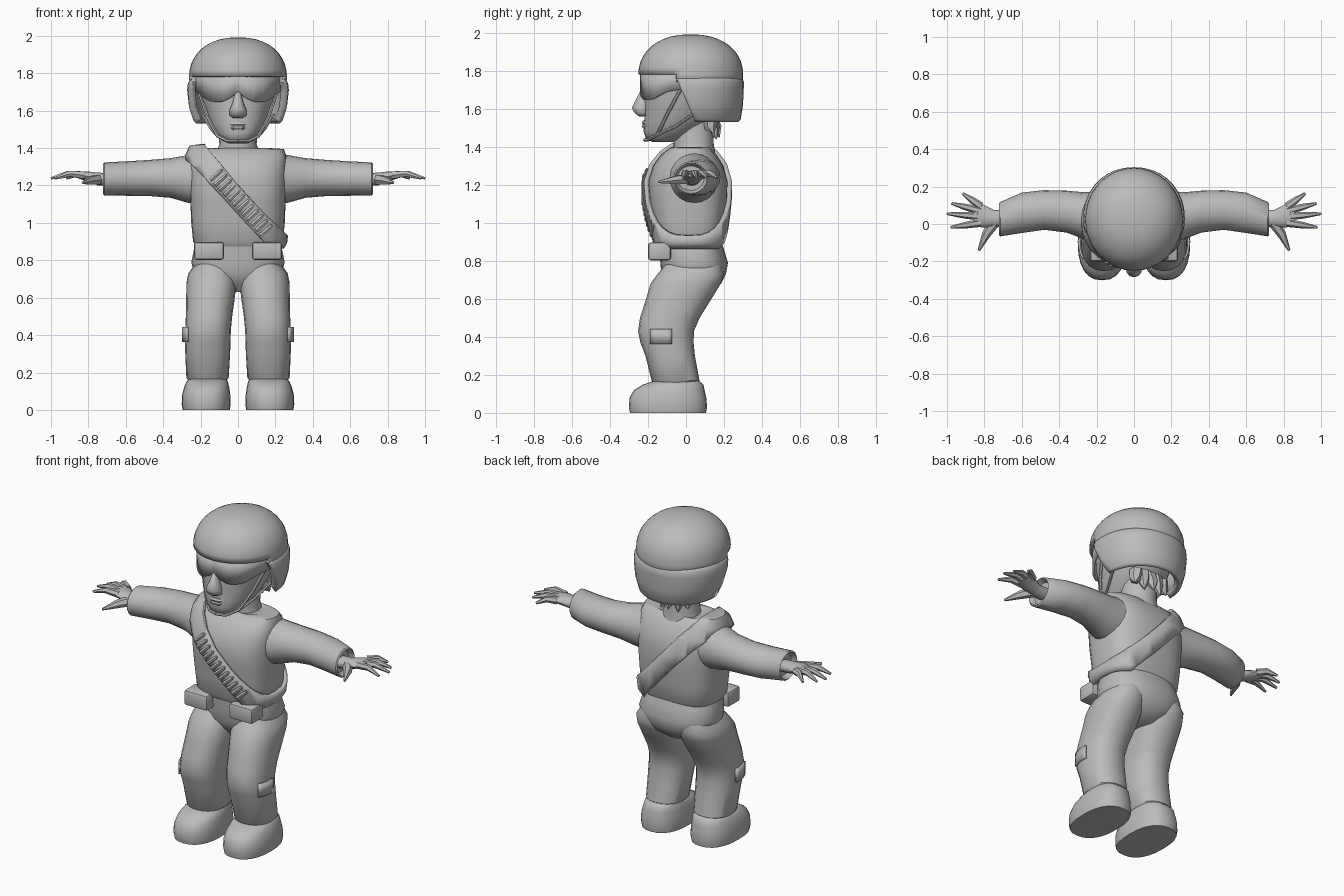
import bpy, bmesh, math
from mathutils import Vector

if "Cube" in bpy.data.objects:
    bpy.data.objects.remove(bpy.data.objects["Cube"])

grey = bpy.data.materials.new("plain grey")
grey.diffuse_color = (0.5, 0.5, 0.5, 1)
grey.use_nodes = True
grey.node_tree.nodes["Principled BSDF"].inputs["Base Color"].default_value = grey.diffuse_color


def add(name, bm, angle=42):
    bmesh.ops.recalc_face_normals(bm, faces=bm.faces)
    me = bpy.data.meshes.new(name)
    bm.to_mesh(me)
    bm.free()
    ob = bpy.data.objects.new(name, me)
    bpy.context.collection.objects.link(ob)
    return finish(ob, angle)


def finish(ob, angle=42):
    ob.data.materials.clear()
    ob.data.materials.append(grey)
    bpy.ops.object.select_all(action='DESELECT')
    bpy.context.view_layer.objects.active = ob
    ob.select_set(True)
    bpy.ops.object.shade_smooth_by_angle(angle=math.radians(angle))
    return ob


def loft(rings, axis='z', n=20, p=2.0, side=1, caps=(True, True)):
    """Rings (pos, c1, c2, r1, r2) of superellipses along z (x, y) or x (y, z)."""
    bm = bmesh.new()
    loops = []
    for pos, c1, c2, r1, r2 in rings:
        loop = []
        for i in range(n):
            t = 2 * math.pi * i / n
            c, s = math.cos(t), math.sin(t)
            u = c1 + r1 * math.copysign(abs(c) ** (2 / p), c)
            v = c2 + r2 * math.copysign(abs(s) ** (2 / p), s)
            co = (u * side, v, pos) if axis == 'z' else (pos * side, u, v)
            loop.append(bm.verts.new(co))
        loops.append(loop)
    for a, b in zip(loops, loops[1:]):
        for i in range(n):
            j = (i + 1) % n
            bm.faces.new((a[i], a[j], b[j], b[i]))
    if caps[0]:
        bm.faces.new(loops[0])
    if caps[1]:
        bm.faces.new(loops[-1])
    return bm


def tube(name, pts, radii, res=1):
    cu = bpy.data.curves.new(name, 'CURVE')
    cu.dimensions = '3D'
    cu.bevel_depth = 1.0
    cu.bevel_resolution = res
    cu.use_fill_caps = True
    sp = cu.splines.new('POLY')
    sp.points.add(len(pts) - 1)
    for q, co, r in zip(sp.points, pts, radii):
        q.co = (*co, 1)
        q.radius = r
    ob = bpy.data.objects.new(name, cu)
    bpy.context.collection.objects.link(ob)
    bpy.ops.object.select_all(action='DESELECT')
    bpy.context.view_layer.objects.active = ob
    ob.select_set(True)
    bpy.ops.object.convert(target='MESH')
    return finish(bpy.context.object)


def box(name, c, size, bevel):
    bm = bmesh.new()
    bmesh.ops.create_cube(bm, size=1)
    for v in bm.verts:
        v.co = Vector(c) + Vector(a * b for a, b in zip(v.co, size))
    if bevel:
        bmesh.ops.bevel(bm, geom=bm.edges[:], offset=bevel, segments=2, affect='EDGES', profile=0.5)
    return add(name, bm)


def cut(bm, co, no, outer=False):
    bmesh.ops.bisect_plane(bm, geom=bm.verts[:] + bm.edges[:] + bm.faces[:], dist=1e-5,
                           plane_co=co, plane_no=no, clear_outer=outer)


def thicken(ob, t, offset):
    m = ob.modifiers.new("thickness", 'SOLIDIFY')
    m.thickness, m.offset = t, offset
    bpy.context.view_layer.objects.active = ob
    bpy.ops.object.modifier_apply(modifier=m.name)


# Torso
torso_rings = [(.875, 0, .015, .225, .165), (.90, 0, .015, .24, .18), (1.0, 0, .015, .25, .19),
               (1.12, 0, .012, .255, .205), (1.22, 0, .01, .26, .208), (1.30, 0, .012, .26, .185),
               (1.36, 0, .015, .258, .145), (1.395, 0, .02, .245, .105), (1.40, 0, .03, .17, .09),
               (1.39, 0, .035, .12, .085)]
torso = add("torso", loft(torso_rings, n=28, p=2.8))

# Bandolier: diagonal slice of the torso, thickened outwards
no, mid = Vector((.74, 0, .67)).normalized(), Vector((.01, 0, 1.115))
bm = loft(torso_rings, n=28, p=2.8, caps=(False, False))
bmesh.ops.recalc_face_normals(bm, faces=bm.faces)
cut(bm, mid + no * .052, no, True)
cut(bm, mid - no * .052, -no, True)
belt = add("bandolier", bm)
thicken(belt, .024, 1)
bpy.context.view_layer.update()

# Bullets
along = Vector((.67, 0, -.74)).normalized()
for i in range(12):
    p = mid + along * (-.19 + .4 * i / 11)
    hit, loc, _, _ = torso.ray_cast((p.x, -1, p.z), (0, 1, 0))
    p.y = (loc.y if hit else -.19) - .028
    tube("bullet", [p - no * .04, p + no * .028, p + no * .044], [.0125, .0125, .006])

# Pelvis and neck
add("pelvis", loft([(.63, 0, .03, .05, .09), (.68, 0, .04, .17, .145), (.73, 0, .04, .235, .17),
                    (.79, 0, .043, .25, .178), (.86, 0, .028, .235, .172), (.91, 0, .02, .222, .165)],
                   n=24, p=2.4))
add("neck", loft([(1.36, 0, .045, .12, .11), (1.42, 0, .04, .1, .105), (1.56, 0, .04, .105, .11)]))

# Head, nose, lips
add("head", loft([(1.425, 0, -.125, .05, .05), (1.44, 0, -.115, .085, .095), (1.48, 0, -.085, .118, .138),
                  (1.53, 0, -.05, .15, .17), (1.6, 0, -.01, .175, .208), (1.68, 0, 0, .2, .218),
                  (1.8, 0, .01, .21, .22)], n=24, p=2.2), 60)
add("nose", loft([(1.56, 0, -.225, .025, .02), (1.575, 0, -.23, .046, .038), (1.605, 0, -.235, .045, .05),
                  (1.64, 0, -.225, .03, .042), (1.70, 0, -.21, .016, .028)], n=12), 70)
for z, w in ((1.508, .05), (1.526, .058)):
    tube("lip", [(-w, -.198, z), (-.02, -.219, z), (.02, -.219, z), (w, -.198, z)], [.004, .014, .014, .004])

# Goggles: curved strip with a notch over the nose
bm = bmesh.new()
knots = [(0, 1.705), (9, 1.67), (24, 1.645), (42, 1.65), (65, 1.69), (110, 1.72)]
rows = []
for k in range(-22, 23):
    d = abs(k) * 5
    for (a, za), (b, zb) in zip(knots, knots[1:]):
        if a <= d <= b:
            low = za + (zb - za) * (d - a) / (b - a)
    t = math.radians(k * 5)
    x, y = .222 * math.sin(t), .0 - .235 * math.cos(t)
    rows.append([bm.verts.new((x, y, z)) for z in (low, 1.80)])
for a, b in zip(rows, rows[1:]):
    bm.faces.new((a[0], b[0], b[1], a[1]))
thicken(add("goggles", bm), .014, 0)

# Helmet dome
dome = [(1.74, 0, .025, .25, .268), (1.755, 0, .025, .26, .275)]
for k in range(0, 11):
    t = math.radians(k * 8.8)
    r = math.cos(t) ** .88
    dome.append((1.78 + .212 * math.sin(t) ** .95, 0, .025, .262 * r, .276 * r))
bm = loft(dome, n=36, caps=(False, True))
cut(bm, (0, 0, 1.782), (0, 0, 1))
cut(bm, (0, -.05, 0), (0, 1, 0))
bmesh.ops.delete(bm, geom=[f for f in bm.faces if f.calc_center_median().z < 1.782
                           and f.calc_center_median().y < -.05], context='FACES')
thicken(add("helmet_dome", bm), .03, -1)

# Helmet neck guard, front cut away on a slant
bm = loft([(1.53, 0, .03, .222, .245), (1.545, 0, .03, .238, .258), (1.62, 0, .03, .262, .27),
           (1.71, 0, .03, .272, .274), (1.745, 0, .028, .268, .276), (1.77, 0, .025, .255, .262)],
          n=36, p=2.1, caps=(False, False))
cut(bm, (0, .05, 1.53), Vector((0, -.25, -.11)).normalized(), True)
thicken(add("helmet_guard", bm), .04, -1)

# Hair tufts at the nape
for x, low in ((-.1, 1.47), (-.05, 1.44), (0, 1.45), (.05, 1.44), (.1, 1.47)):
    tube("hair_tuft", [(x * .9, .13, 1.56), (x, .16 - abs(x) * .3, 1.5), (x * 1.15, .175 - abs(x) * .3, low)],
         [.04, .033, .003])

for s in (1, -1):
    # Chin strap
    tube("chin_strap", [(s * .215, -.02, 1.72), (s * .165, -.1, 1.57), (s * .11, -.15, 1.465),
                        (s * .055, -.2, 1.437), (0, -.217, 1.437)], [.009] * 5)
    tube("rear_strap", [(s * .19, .05, 1.58), (s * .145, -.06, 1.505), (s * .11, -.15, 1.465)], [.008] * 3)

    # Sleeve with open cuff
    add("sleeve", loft([(.18, .035, 1.235, .135, .14), (.27, .045, 1.235, .125, .127),
                        (.36, .066, 1.24, .112, .106), (.48, .075, 1.24, .106, .096),
                        (.6, .06, 1.237, .108, .092), (.715, .026, 1.235, .092, .088),
                        (.722, .026, 1.235, .085, .08), (.69, .026, 1.235, .07, .065)],
                       axis='x', side=s))

    # Hand: palm, four fingers, thumb
    add("palm", loft([(.68, .03, 1.23, .045, .035), (.75, .03, 1.235, .046, .034),
                      (.81, .043, 1.25, .062, .026), (.86, .055, 1.256, .064, .016)], axis='x', side=s, n=12))
    for y0, y1, x1 in ((.006, -.018, .98), (.04, .055, 1.0), (.07, .11, .975), (.095, .163, .915)):
        ym = (y0 + y1) / 2
        tube("finger", [(s * .82, y0, 1.254), (s * (.82 + x1) / 2, ym, 1.263), (s * x1, y1, 1.238)],
             [.022, .018, .007])
    tube("thumb", [(s * .745, .01, 1.232), (s * .79, -.055, 1.225), (s * .83, -.142, 1.215)],
         [.03, .024, .007])

    # Trouser leg
    add("trouser_leg", loft([(.155, .163, -.055, .1, .115), (.17, .163, -.055, .113, .126),
                             (.3, .162, -.083, .12, .13), (.37, .162, -.1, .122, .14),
                             (.43, .16, -.105, .122, .147), (.5, .155, -.085, .124, .157),
                             (.6, .147, -.038, .13, .172), (.68, .142, -.002, .134, .185),
                             (.73, .14, .025, .126, .175), (.78, .13, .04, .1, .15)], p=2.3, side=s))

    # Knee pocket plate
    bm = bmesh.new()
    grid = [[bm.verts.new((s * (.162 + .131 * math.cos(t)), -.1 - .152 * math.sin(t), z))
             for z in (.362, .442)] for t in [math.radians(a) for a in range(-10, 36, 9)]]
    for a, b in zip(grid, grid[1:]):
        bm.faces.new((a[0], b[0], b[1], a[1]))
    thicken(add("knee_pocket", bm), .012, 0)

    # Boot
    add("boot", loft([(0, .17, -.095, .126, .2), (.03, .17, -.095, .131, .206), (.08, .17, -.095, .129, .202),
                      (.12, .168, -.088, .121, .186), (.148, .165, -.068, .112, .16),
                      (.168, .163, -.05, .1, .12)], n=24, p=2.4, side=s), 60)

    # Belt pouch
    box("pouch", (s * .155, -.14, .85), (.16, .12, .095), .015)
